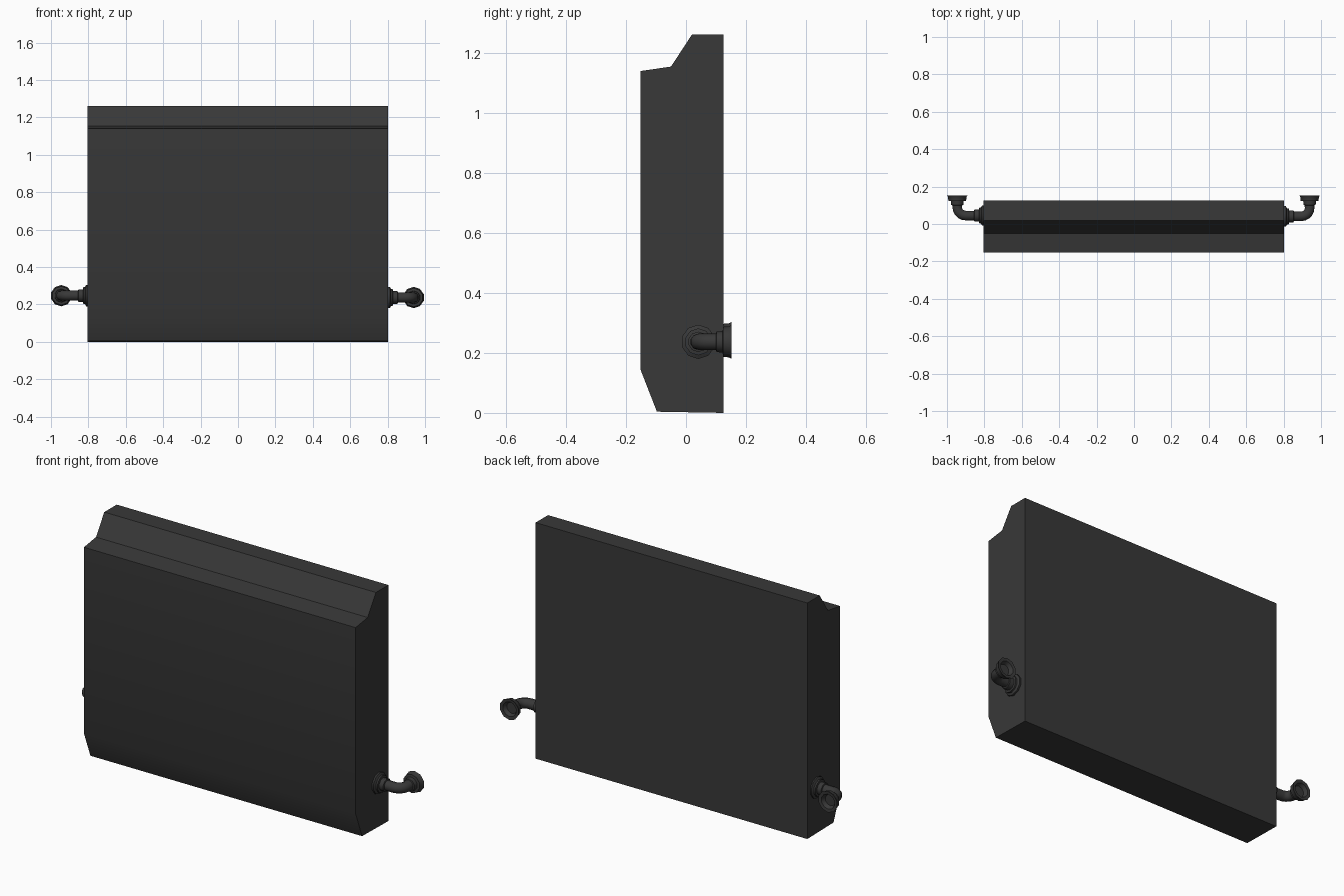
import bpy, bmesh, math
from mathutils import Vector

if "Cube" in bpy.data.objects:
    bpy.data.objects.remove(bpy.data.objects["Cube"])

dark = bpy.data.materials.new("dark_metal")
dark.diffuse_color = (0.04, 0.04, 0.04, 1)
dark.use_nodes = True
dark.node_tree.nodes["Principled BSDF"].inputs["Base Color"].default_value = dark.diffuse_color


def finish(name, bm, angle):
    bmesh.ops.recalc_face_normals(bm, faces=bm.faces)
    mesh = bpy.data.meshes.new(name)
    bm.to_mesh(mesh)
    bm.free()
    mesh.materials.append(dark)
    ob = bpy.data.objects.new(name, mesh)
    bpy.context.collection.objects.link(ob)
    bpy.ops.object.select_all(action='DESELECT')
    ob.select_set(True)
    bpy.context.view_layer.objects.active = ob
    bpy.ops.object.shade_smooth_by_angle(angle=math.radians(angle))
    return ob


# Casing: side profile (y, z) extruded across the width
profile = [(-0.097, 0.004), (0.125, 0), (0.125, 1.262), (0.02, 1.262),
           (-0.05, 1.155), (-0.152, 1.14), (-0.152, 0.145)]
bm = bmesh.new()
face = bm.faces.new([bm.verts.new((-0.805, y, z)) for y, z in profile])
ext = bmesh.ops.extrude_face_region(bm, geom=[face])
bmesh.ops.translate(bm, vec=(1.607, 0, 0),
                    verts=[v for v in ext["geom"] if isinstance(v, bmesh.types.BMVert)])
finish("casing", bm, 30)


def pipe(name, side, yc, zc, end_x, sides=10):
    """Elbow pipe lofted through rings: (x, y, heading angle, radius)."""
    bend = 0.045
    rings = [(0.795, yc, 0, 0.05), (0.803, yc, 0, 0.057), (0.812, yc, 0, 0.057),
             (0.818, yc, 0, 0.045), (0.827, yc, 0, 0.045), (0.829, yc, 0, 0.034),
             (0.853, yc, 0, 0.034), (0.855, yc, 0, 0.027)]
    # Quarter bend towards the wall
    for i in range(6):
        a = math.pi / 2 * i / 5
        rings.append((end_x - bend + bend * math.sin(a),
                      yc + bend - bend * math.cos(a), a, 0.027))
    # Flared end flange with a recessed opening
    for y, r in [(0.1, 0.028), (0.102, 0.034), (0.122, 0.036), (0.124, 0.05),
                 (0.144, 0.052), (0.152, 0.057), (0.15, 0.04), (0.13, 0.03)]:
        rings.append((end_x, y, math.pi / 2, r))
    bm = bmesh.new()
    loops = []
    for x, y, a, r in rings:
        across = Vector((-math.sin(a), math.cos(a), 0))
        loop = []
        for k in range(sides):
            t = 2 * math.pi * (k + 0.5) / sides
            p = Vector((x, y, zc)) + across * r * math.cos(t) + Vector((0, 0, r * math.sin(t)))
            p.x *= side
            loop.append(bm.verts.new(p))
        loops.append(loop)
    for a, b in zip(loops, loops[1:]):
        for k in range(sides):
            n = (k + 1) % sides
            bm.faces.new((a[k], a[n], b[n], b[k]))
    bm.faces.new(loops[0])
    bm.faces.new(loops[-1])
    finish(name, bm, 40)


pipe("right_pipe", 1, 0.041, 0.237, 0.939)
pipe("left_pipe", -1, 0.045, 0.247, 0.945)
